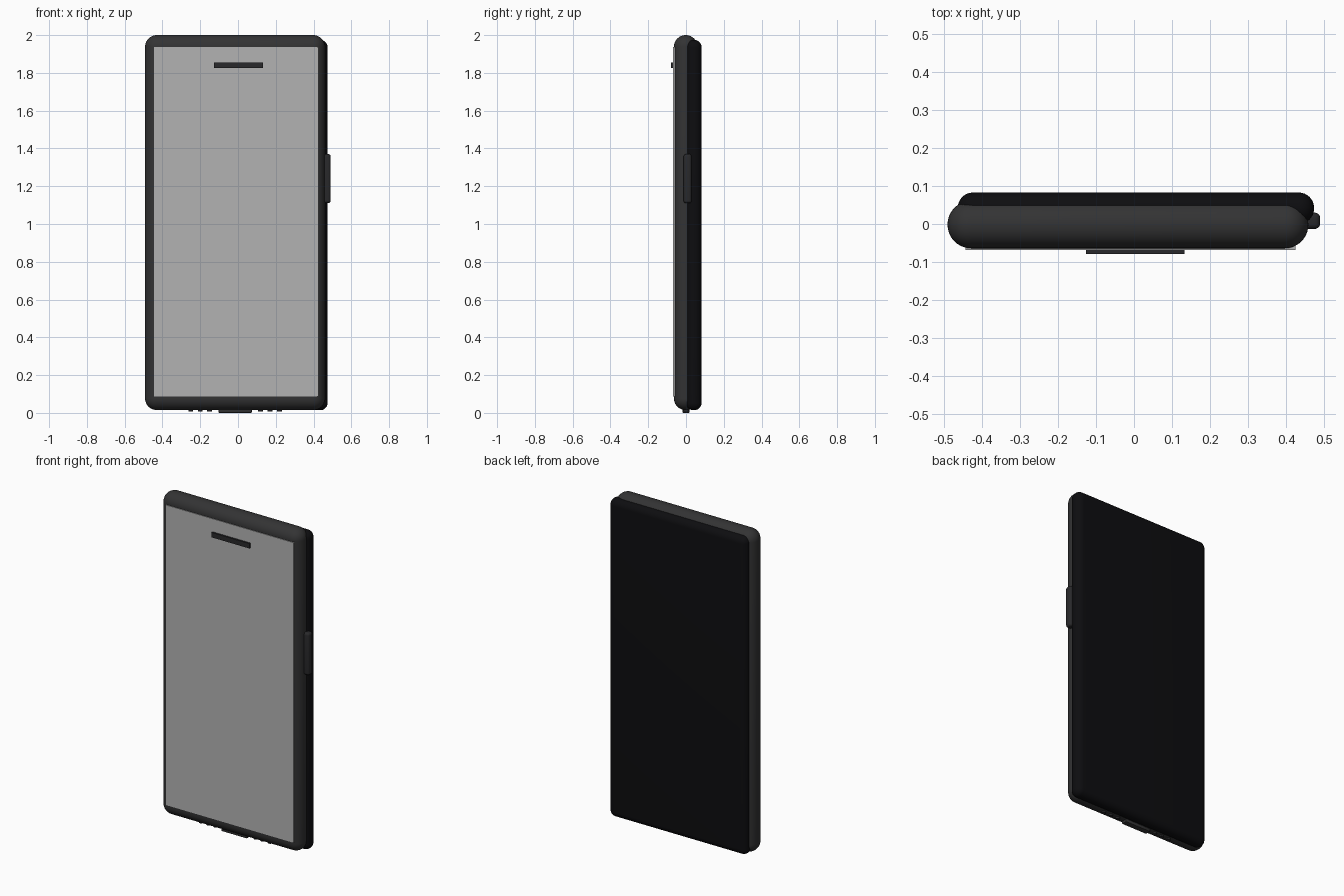
import bpy, math

if "Cube" in bpy.data.objects:
    bpy.data.objects.remove(bpy.data.objects["Cube"])


def material(name, rgb):
    m = bpy.data.materials.new(name)
    m.diffuse_color = (*rgb, 1)
    m.use_nodes = True
    m.node_tree.nodes["Principled BSDF"].inputs["Base Color"].default_value = m.diffuse_color
    return m


shell_mat = material("dark_shell", (0.033, 0.033, 0.034))
cover_mat = material("black_cover", (0.004, 0.004, 0.005))
screen_mat = material("grey_screen", (0.45, 0.45, 0.45))
trim_mat = material("dark_trim", (0.022, 0.022, 0.024))


def box(name, x, y, z, mat, radius=0.0, segments=4):
    """Box from (min, max) ranges, optionally with rounded edges."""
    bpy.ops.mesh.primitive_cube_add(
        size=1, location=[(r[0] + r[1]) / 2 for r in (x, y, z)])
    ob = bpy.context.object
    ob.name = name
    ob.scale = [r[1] - r[0] for r in (x, y, z)]
    bpy.ops.object.transform_apply(location=False, rotation=False, scale=True)
    ob.data.materials.append(mat)
    if radius:
        bevel = ob.modifiers.new("round", 'BEVEL')
        bevel.width = radius
        bevel.segments = segments
        bpy.ops.object.modifier_apply(modifier=bevel.name)
        bpy.ops.object.shade_smooth_by_angle(angle=math.radians(40))
    return ob


# Main body with fully rounded edges
box("body", (-0.492, 0.46), (-0.064, 0.061), (0.015, 2.0), shell_mat, 0.062, 10)

# Back cover, slightly offset to the right and behind the body
box("back_cover", (-0.465, 0.475), (0.0, 0.083), (0.014, 1.975), cover_mat, 0.04, 8)

# Screen plate and earpiece bar
box("screen", (-0.445, 0.426), (-0.068, -0.045), (0.088, 1.936), screen_mat)
box("earpiece", (-0.126, 0.133), (-0.079, -0.06), (1.826, 1.856), trim_mat)

# Side button
box("side_button", (0.44, 0.491), (-0.013, 0.03), (1.11, 1.37), trim_mat, 0.014, 5)

# Charging port on the bottom edge
box("charging_port", (-0.103, 0.073), (-0.018, 0.018), (0.0, 0.035), shell_mat, 0.004, 2)

# Small speaker studs either side of the port
for side in (-1, 1):
    for i in range(3):
        bpy.ops.mesh.primitive_cylinder_add(
            vertices=16, radius=0.013, depth=0.03,
            location=(-0.015 + side * (0.135 + 0.05 * i), 0, 0.022))
        stud = bpy.context.object
        stud.name = "speaker_stud"
        stud.data.materials.append(trim_mat)
        bpy.ops.object.shade_smooth_by_angle(angle=math.radians(40))
